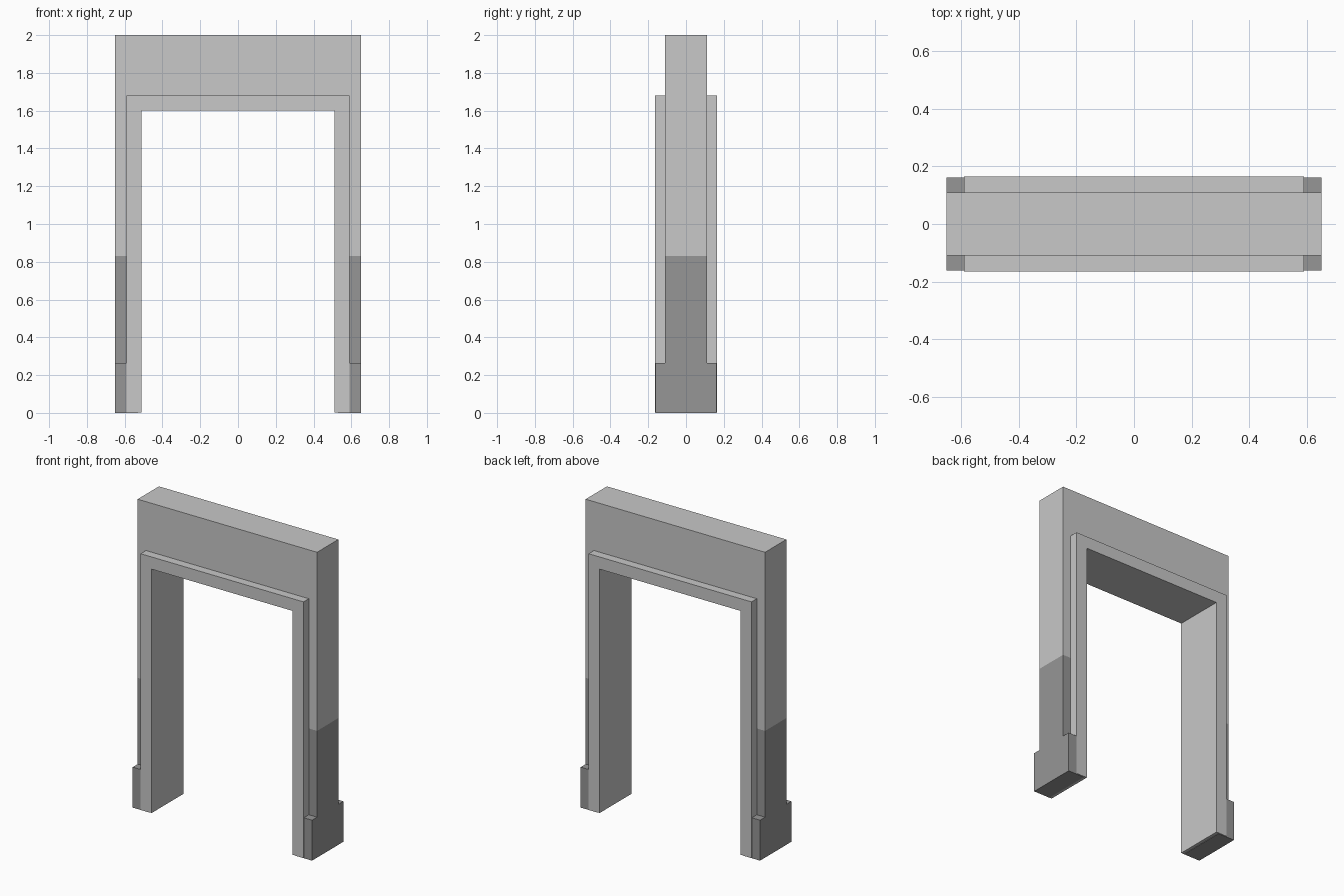
import bpy, bmesh

if "Cube" in bpy.data.objects:
    bpy.data.objects.remove(bpy.data.objects["Cube"])

def material(name, v):
    m = bpy.data.materials.new(name)
    m.diffuse_color = (v, v, v, 1)
    m.use_nodes = True
    m.node_tree.nodes["Principled BSDF"].inputs["Base Color"].default_value = m.diffuse_color
    return m

LIGHT = material("light grey", 0.578)
DARK = material("dark grey", 0.305)

def finish(name, bm, mats):
    bmesh.ops.recalc_face_normals(bm, faces=bm.faces)
    me = bpy.data.meshes.new(name)
    bm.to_mesh(me)
    bm.free()
    for m in mats:
        me.materials.append(m)
    ob = bpy.data.objects.new(name, me)
    bpy.context.collection.objects.link(ob)
    return ob

def arch(outer, inner, bottom, top, lintel, depth):
    """Upside-down U profile extruded to both sides of y = 0."""
    pts = [(-outer, bottom), (-outer, top), (outer, top), (outer, bottom),
           (inner, bottom), (inner, lintel), (-inner, lintel), (-inner, bottom)]
    bm = bmesh.new()
    face = bm.faces.new([bm.verts.new((x, -depth, z)) for x, z in pts])
    res = bmesh.ops.extrude_face_region(bm, geom=[face])
    verts = [g for g in res["geom"] if isinstance(g, bmesh.types.BMVert)]
    bmesh.ops.translate(bm, verts=verts, vec=(0, 2 * depth, 0))
    return bm

def box(name, lo, hi, mat):
    bm = bmesh.new()
    bmesh.ops.create_cube(bm, size=1)
    for v in bm.verts:
        v.co = [(a + b) / 2 + c * (b - a) for a, b, c in zip(lo, hi, v.co)]
    return finish(name, bm, [mat])

# Wall around the doorway, with a darker lower band
BAND = 0.83
bm = arch(0.65, 0.53, 0, 2.0, 1.62, 0.11)
bmesh.ops.bisect_plane(bm, geom=bm.verts[:] + bm.edges[:] + bm.faces[:],
                       plane_co=(0, 0, BAND), plane_no=(0, 0, 1))
for f in bm.faces:
    f.material_index = int(f.calc_center_median().z < BAND and
                           max(v.co.z for v in f.verts) < BAND + 0.001)
finish("wall", bm, [LIGHT, DARK])

# Door frame, standing proud of the wall and lining the opening
finish("door_frame", arch(0.59, 0.51, 0.003, 1.68, 1.60, 0.165), [LIGHT])

# Skirting boards on both faces of both legs
for sx, side in ((-1, "left"), (1, "right")):
    for sy, face in ((-1, "front"), (1, "back")):
        xs = sorted((sx * 0.53, sx * 0.65))
        ys = sorted((sy * 0.11, sy * 0.162))
        box(f"skirting_{face}_{side}", (xs[0], ys[0], 0), (xs[1], ys[1], 0.265), DARK)
